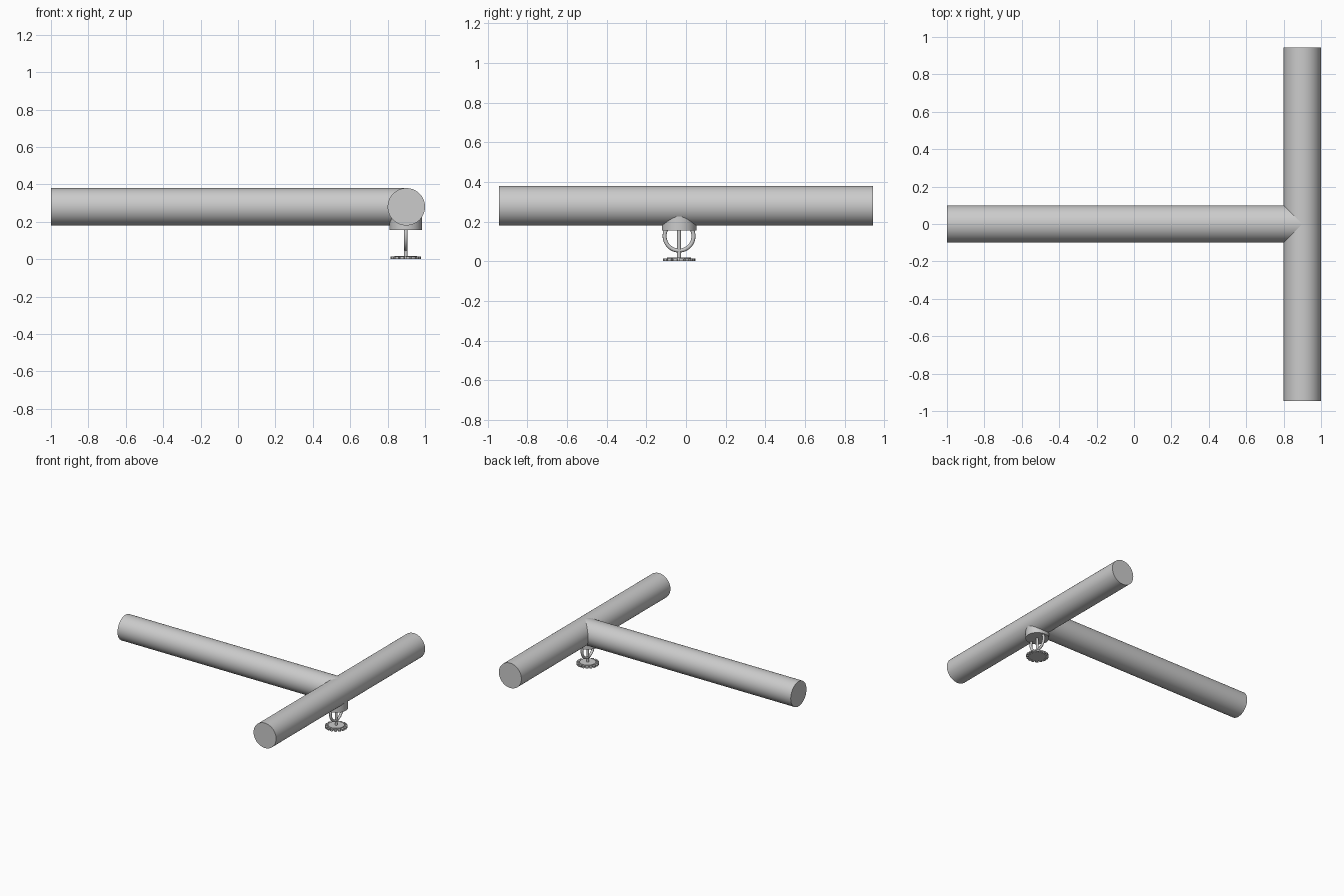
import bpy, bmesh, math

if "Cube" in bpy.data.objects:
    bpy.data.objects.remove(bpy.data.objects["Cube"])

CX, CY, PZ = 0.897, -0.035, 0.28   # sprinkler axis, pipe height
HALF = math.pi / 2


def smooth(obj):
    bpy.ops.object.select_all(action='DESELECT')
    obj.select_set(True)
    bpy.context.view_layer.objects.active = obj
    bpy.ops.object.shade_smooth_by_angle(angle=math.radians(35))


def cylinder(name, r, length, loc, rot=(0, 0, 0), sides=64):
    bpy.ops.mesh.primitive_cylinder_add(vertices=sides, radius=r, depth=length,
                                        location=loc, rotation=rot)
    obj = bpy.context.object
    obj.name = name
    smooth(obj)
    return obj


def upright(name, r, z0, z1, sides=48):
    return cylinder(name, r, z1 - z0, (CX, CY, (z0 + z1) / 2), sides=sides)


# Pipes meeting in a tee
cylinder("cross_pipe", 0.1, 1.89, (0.9, 0, PZ), (HALF, 0, 0))
cylinder("branch_pipe", 0.1, 1.9, (-0.05, 0, PZ), (0, HALF, 0))

# Sprinkler outlet collar and centre rod
upright("outlet_collar", 0.087, 0.155, 0.27)
upright("centre_rod", 0.01, 0.015, 0.16, 24)

# Ring-shaped frame arms
bpy.ops.mesh.primitive_torus_add(major_radius=0.073, minor_radius=0.01,
                                 major_segments=48, minor_segments=16,
                                 location=(CX, CY, 0.127), rotation=(0, HALF, 0))
frame = bpy.context.object
frame.name = "frame_ring"
smooth(frame)

# Deflector plate with slotted rim
bm = bmesh.new()
teeth = 16
verts = []
for i in range(teeth):
    for r, f in ((0.062, 0.0), (0.082, 0.0), (0.083, 0.35), (0.082, 0.7), (0.062, 0.7)):
        a = (i + f) * 2 * math.pi / teeth
        verts.append(bm.verts.new((r * math.cos(a), r * math.sin(a), 0)))
face = bm.faces.new(verts)
top = bmesh.ops.extrude_face_region(bm, geom=[face])
bmesh.ops.translate(bm, vec=(0, 0, 0.013),
                    verts=[g for g in top["geom"] if isinstance(g, bmesh.types.BMVert)])
bmesh.ops.recalc_face_normals(bm, faces=bm.faces)
mesh = bpy.data.meshes.new("deflector_plate")
bm.to_mesh(mesh)
bm.free()
plate = bpy.data.objects.new("deflector_plate", mesh)
plate.location = (CX, CY, 0)
bpy.context.collection.objects.link(plate)

# Raised disc on the deflector
upright("deflector_hub", 0.06, 0.005, 0.018)
